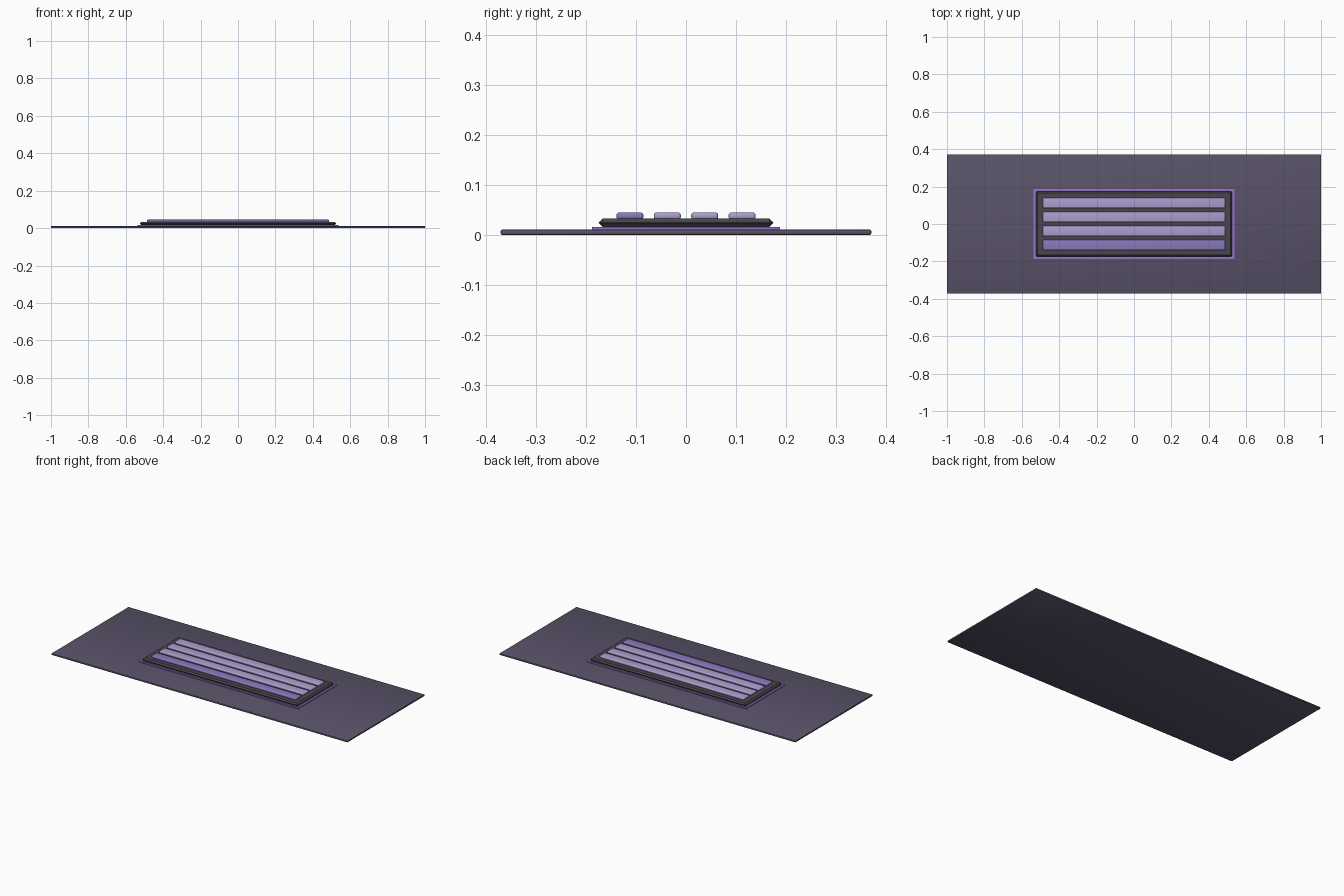
import bpy
import bmesh

if "Cube" in bpy.data.objects:
    bpy.data.objects.remove(bpy.data.objects["Cube"])


def material(name, rgb):
    m = bpy.data.materials.new(name)
    m.diffuse_color = (*rgb, 1)
    m.use_nodes = True
    m.node_tree.nodes["Principled BSDF"].inputs["Base Color"].default_value = m.diffuse_color
    return m


PLATE = material("dark_violet", (0.10, 0.085, 0.14))
PANEL = material("charcoal", (0.065, 0.06, 0.075))
TRIM = material("purple", (0.30, 0.17, 0.62))
LIGHT = material("lilac", (0.42, 0.34, 0.62))
ACCENT = material("deep_lilac", (0.25, 0.19, 0.50))


def box(name, x, y, z, mat, bevel=0, segments=1):
    """Box from (min, max) ranges with rounded or chamfered edges."""
    bm = bmesh.new()
    bmesh.ops.create_cube(bm, size=1)
    for v in bm.verts:
        for i, (lo, hi) in enumerate((x, y, z)):
            v.co[i] = hi if v.co[i] > 0 else lo
    if bevel:
        bmesh.ops.bevel(bm, geom=bm.edges[:], offset=bevel, segments=segments,
                        profile=0.5, affect='EDGES')
    mesh = bpy.data.meshes.new(name)
    bm.to_mesh(mesh)
    bm.free()
    mesh.materials.append(mat)
    ob = bpy.data.objects.new(name, mesh)
    bpy.context.collection.objects.link(ob)
    if segments > 1:
        bpy.ops.object.select_all(action='DESELECT')
        ob.select_set(True)
        bpy.context.view_layer.objects.active = ob
        bpy.ops.object.shade_smooth_by_angle()
    return ob


# Thin base plate
box("base_plate", (-1, 1), (-0.372, 0.372), (0, 0.011), PLATE, 0.004, 2)

# Purple trim: four strips framing the raised panel
X, Y, W = 0.536, 0.188, 0.012
Z = (0.010, 0.016)
for side, s in (("front", -1), ("back", 1)):
    box("trim_" + side, (-X, X), sorted((s * Y, s * (Y - W))), Z, TRIM)
for side, s in (("left", -1), ("right", 1)):
    box("trim_" + side, sorted((s * X, s * (X - W))), (-Y + W, Y - W), Z, TRIM)

# Raised panel with chamfered edges
box("raised_panel", (-0.525, 0.525), (-0.175, 0.175), (0.016, 0.033), PANEL, 0.008)

# Four long rounded bars, the front one darker
for i in range(4):
    y = -0.1125 + i * 0.075
    box(f"bar_{i + 1}", (-0.487, 0.487), (y - 0.027, y + 0.027), (0.031, 0.045),
        ACCENT if i == 0 else LIGHT, 0.005, 3)
